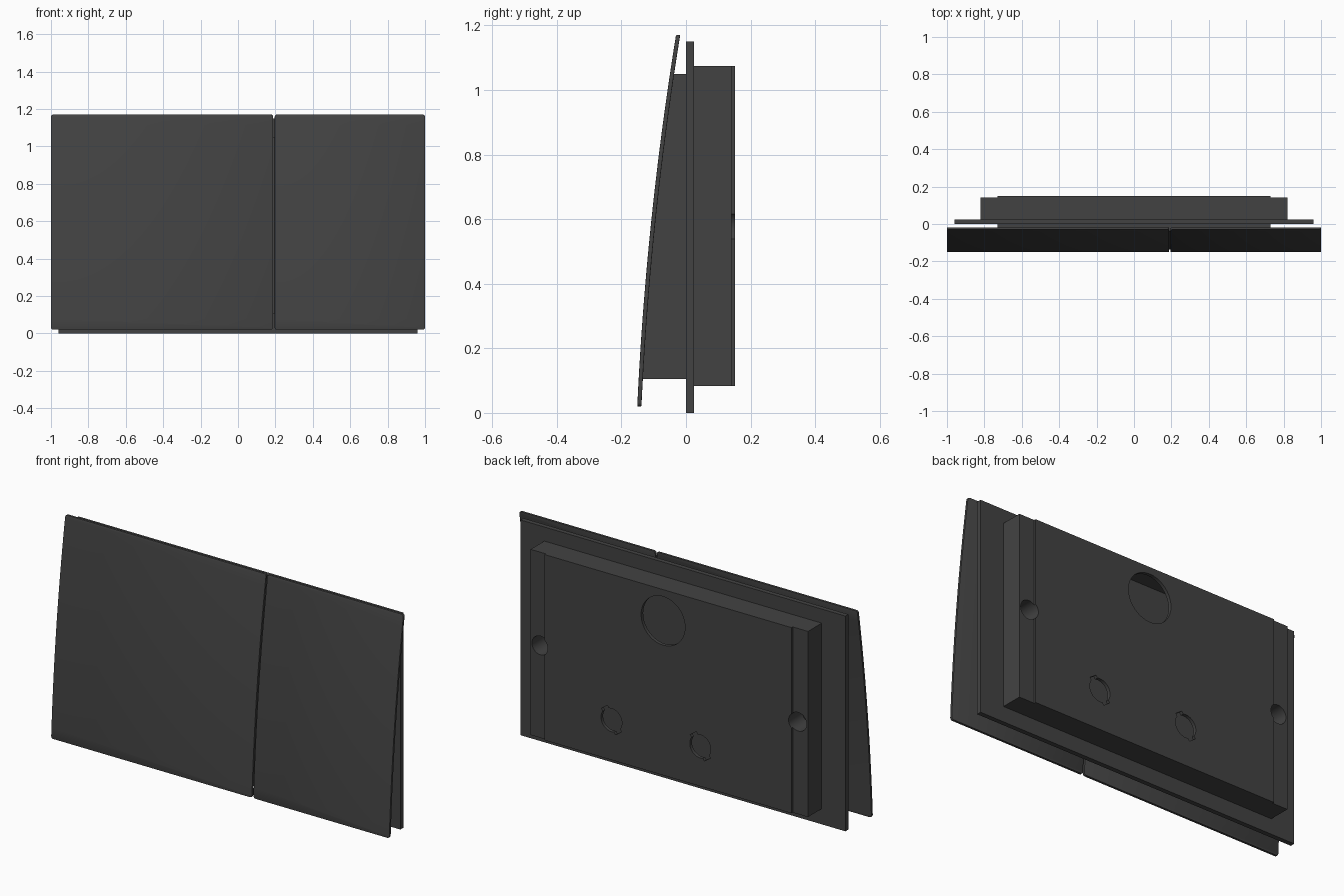
import bpy, bmesh, math
from mathutils import Matrix

if "Cube" in bpy.data.objects:
    bpy.data.objects.remove(bpy.data.objects["Cube"], do_unlink=True)

charcoal = bpy.data.materials.new("charcoal_plastic")
charcoal.use_nodes = True
COLOUR = (0.055, 0.055, 0.055, 1)
charcoal.diffuse_color = COLOUR
charcoal.node_tree.nodes["Principled BSDF"].inputs["Base Color"].default_value = COLOUR

HALF_COVER = 0.73      # half width of the raised middle of the housing
BOTTOM, TOP = 0.02, 1.17


def add_object(name, bm):
    bmesh.ops.recalc_face_normals(bm, faces=bm.faces)
    mesh = bpy.data.meshes.new(name)
    bm.to_mesh(mesh)
    bm.free()
    mesh.materials.append(charcoal)
    ob = bpy.data.objects.new(name, mesh)
    bpy.context.collection.objects.link(ob)
    return ob


def activate(ob):
    bpy.ops.object.select_all(action='DESELECT')
    ob.select_set(True)
    bpy.context.view_layer.objects.active = ob


def smooth(ob):
    activate(ob)
    bpy.ops.object.shade_smooth_by_angle(angle=math.radians(30))


def box(name, x, y, z):
    """Box from (min, max) pairs."""
    bm = bmesh.new()
    bmesh.ops.create_cube(bm, size=1)
    for v in bm.verts:
        v.co = [lo + (c + 0.5) * (hi - lo) for c, (lo, hi) in zip(v.co, (x, y, z))]
    return add_object(name, bm)


def extrude(points, offset):
    bm = bmesh.new()
    face = bm.faces.new([bm.verts.new(p) for p in points])
    made = bmesh.ops.extrude_face_region(bm, geom=[face])["geom"]
    verts = [g for g in made if isinstance(g, bmesh.types.BMVert)]
    bmesh.ops.translate(bm, verts=verts, vec=offset)
    return bm


def apply_modifier(ob, mod):
    activate(ob)
    bpy.ops.object.modifier_apply(modifier=mod.name)


def cut(ob, cutter):
    cutter.hide_render = True
    mod = ob.modifiers.new("cut", 'BOOLEAN')
    mod.operation = 'DIFFERENCE'
    mod.solver = 'EXACT'
    mod.object = cutter
    apply_modifier(ob, mod)
    bpy.data.objects.remove(cutter, do_unlink=True)


def drill(ob, x, z, radius, depth_y):
    """Round hole from the back down to depth_y."""
    bm = bmesh.new()
    length = 0.2 - depth_y
    bmesh.ops.create_cone(bm, cap_ends=True, segments=40, radius1=radius,
                          radius2=radius, depth=length)
    bm.transform(Matrix.Translation((x, depth_y + length / 2, z))
                 @ Matrix.Rotation(math.pi / 2, 4, 'X'))
    cut(ob, add_object("hole_cutter", bm))


def front_y(z):
    """Bowed outer surface of the push panels."""
    t = (z - BOTTOM) / (TOP - BOTTOM)
    return -0.151 + 0.12 * t - 0.066 * t * (1 - t)


def levels(lo, hi, steps=20):
    return [lo + (hi - lo) * i / steps for i in range(steps + 1)]


# Curved push panels, wide one and narrow one
def push_panel(name, x0, x1):
    zs = levels(BOTTOM, TOP)
    points = [(x0, front_y(z), z) for z in zs]
    points += [(x0, front_y(z) + 0.013, z) for z in reversed(zs)]
    bm = extrude(points, (x1 - x0, 0, 0))
    corners = []
    for e in bm.edges:
        d = e.verts[0].co - e.verts[1].co
        if abs(d.y) > 0.01 and abs(d.x) + abs(d.z) < 1e-4:
            corners.append(e)
    bmesh.ops.bevel(bm, geom=corners, offset=0.012, segments=4, profile=0.5,
                    affect='EDGES')
    ob = add_object(name, bm)
    mod = ob.modifiers.new("soft_edges", 'BEVEL')
    mod.width = 0.002
    mod.segments = 2
    mod.limit_method = 'ANGLE'
    mod.angle_limit = math.radians(40)
    apply_modifier(ob, mod)
    smooth(ob)


push_panel("wide_push_panel", -1, 0.188)
push_panel("narrow_push_panel", 0.196, 1)

# Wedge core between panels and base plate
zs = levels(0.105, 1.05)
core = [(-HALF_COVER, front_y(z) + 0.011, z) for z in zs]
core += [(-HALF_COVER, 0.002, zs[-1]), (-HALF_COVER, 0.002, zs[0])]
smooth(add_object("wedge_core", extrude(core, (2 * HALF_COVER, 0, 0))))

# Flat base plate
box("base_plate", (-0.96, 0.96), (0, 0.025), (0, 1.15))

# Hollow rear housing with a raised middle
half = [(HALF_COVER, 0.151), (HALF_COVER, 0.141), (0.82, 0.141), (0.82, 0.025)]
outline = half + [(-x, y) for x, y in reversed(half)]
housing = add_object("rear_housing", extrude([(x, y, 0.083) for x, y in outline],
                                             (0, 0, 0.992)))
cut(housing, box("cavity_cutter", (-0.7, 0.7), (0, 0.133), (0.098, 1.06)))

# Large opening, screw holes and notched small openings
drill(housing, 0.03, 0.908, 0.13, 0.08)
for side in (-1, 1):
    drill(housing, side * 0.762, 0.577, 0.05, 0.035)
for x in (0.335, -0.19):
    drill(housing, x, 0.296, 0.062, 0.08)
    notch = box("notch_cutter", (-0.022, 0.022), (0.08, 0.2), (-0.073, 0.073))
    notch.data.transform(Matrix.Translation((x, 0, 0.296))
                         @ Matrix.Rotation(math.radians(35), 4, 'Y'))
    cut(housing, notch)
smooth(housing)
